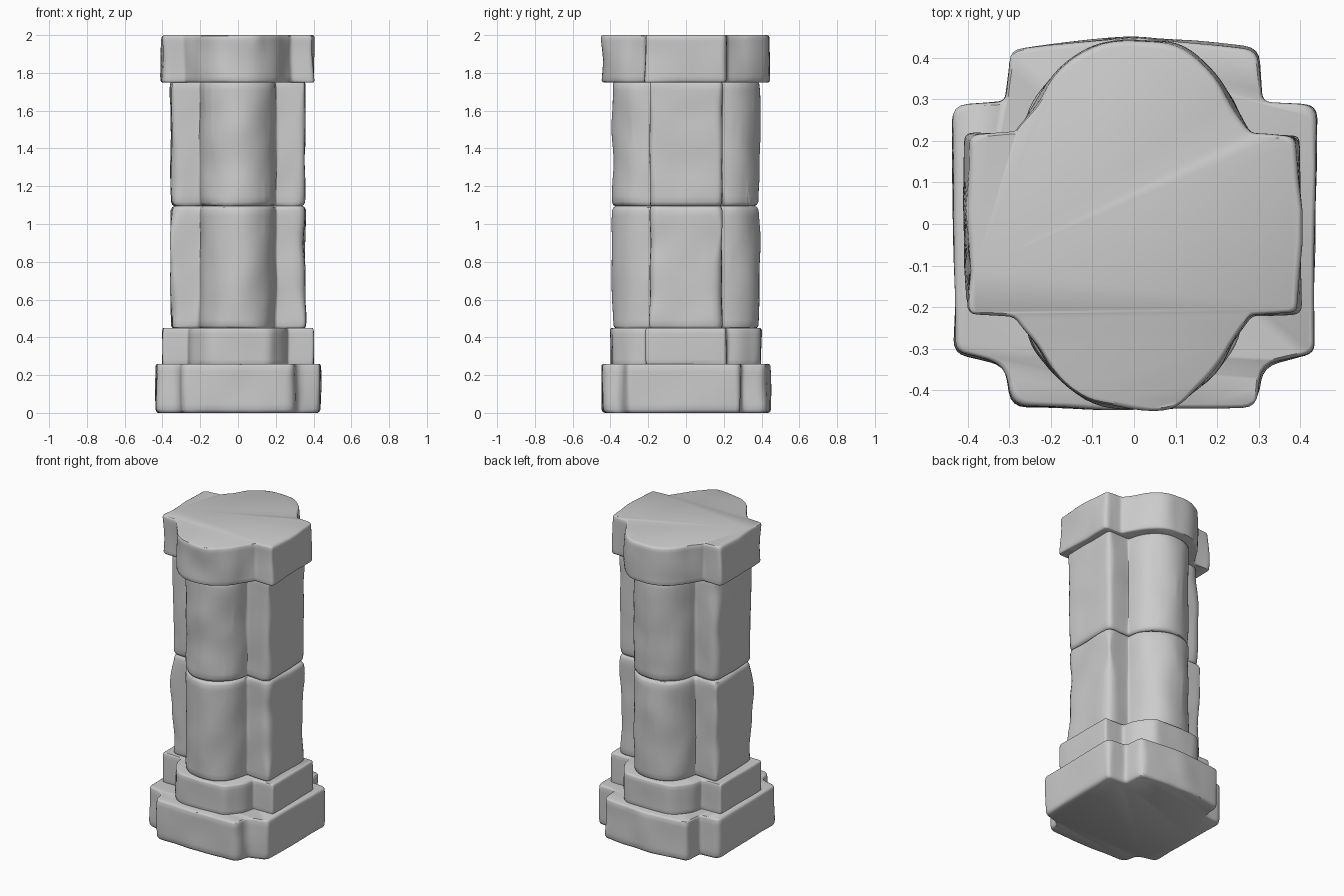
import bpy, bmesh, math
from mathutils import Vector, noise

if "Cube" in bpy.data.objects:
    bpy.data.objects.remove(bpy.data.objects["Cube"])


def outline(half):
    """Mirror a half outline (front to back, x >= 0) into a full loop."""
    left = [(-x, y, r) for x, y, r in reversed(half) if x > 0.001]
    return half + left


def mirror_y(quarter):
    """Quarter outline from front centre to the side, mirrored to the back."""
    return outline(quarter + [(x, -y, r) for x, y, r in reversed(quarter)])


def ring_points(corners, z, seed, chip):
    """Round each corner with a radius that wanders with height."""
    pts, n = [], len(corners)
    arcs = []
    for i, (x, y, r) in enumerate(corners):
        p = Vector((x, y))
        a = Vector(corners[i - 1][:2]) - p
        b = Vector(corners[(i + 1) % n][:2]) - p
        wear = 1 + chip * noise.noise(Vector((i * 3.7 + seed, seed * 2.1, z * 4)))
        da = min(r * wear, a.length * 0.45)
        db = min(r * wear, b.length * 0.45)
        s, e = p + a.normalized() * da, p + b.normalized() * db
        arcs.append([s * (1 - t) ** 2 + p * 2 * t * (1 - t) + e * t * t
                     for t in (0, 0.25, 0.5, 0.75, 1)])
    for i, arc in enumerate(arcs):
        nxt = arcs[(i + 1) % n][0]
        steps = 5
        pts += arc + [arc[-1].lerp(nxt, k / steps) for k in range(1, steps)]
    return pts


def stone(name, corners, z0, z1, seed, edge_bottom, edge_top, rough=0.006, chip=1.0, rows=12):
    """Loft a worn stone block with softened top and bottom edges."""
    levels = [(z0, edge_bottom), (z0 + edge_bottom * 0.3, edge_bottom * 0.4),
              (z0 + edge_bottom, edge_bottom * 0.05)]
    a, b = z0 + edge_bottom, z1 - edge_top
    levels += [(a + (b - a) * k / rows, 0) for k in range(1, rows)]
    levels += [(z1 - edge_top, edge_top * 0.05), (z1 - edge_top * 0.3, edge_top * 0.4),
               (z1, edge_top)]
    bm = bmesh.new()
    rings = []
    for z, inset in levels:
        ring = []
        for p in ring_points(corners, z, seed, chip):
            q = Vector((p.x * 6, p.y * 6, z * 5 + seed * 7))
            wobble = rough * noise.noise(q)
            worn = inset * (1 + 0.7 * noise.noise(q * 1.3))
            p = p * (1 + (wobble - worn) / p.length)
            ring.append(bm.verts.new((p.x, p.y, z)))
        rings.append(ring)
    n = len(rings[0])
    for lo, hi in zip(rings, rings[1:]):
        for i in range(n):
            j = (i + 1) % n
            bm.faces.new((lo[i], lo[j], hi[j], hi[i]))
    bm.faces.new(rings[0][::-1])
    bm.faces.new(rings[-1])
    bmesh.ops.recalc_face_normals(bm, faces=bm.faces)
    mesh = bpy.data.meshes.new(name)
    bm.to_mesh(mesh)
    bm.free()
    obj = bpy.data.objects.new(name, mesh)
    bpy.context.collection.objects.link(obj)
    bpy.context.view_layer.objects.active = obj
    obj.select_set(True)
    bpy.ops.object.shade_smooth_by_angle(angle=math.radians(38))
    obj.select_set(False)


# Plinth: broad worn cross
plinth = outline([(0, -0.447, 0.03), (0.295, -0.44, 0.04), (0.31, -0.34, 0.035),
                  (0.432, -0.31, 0.025), (0.437, 0.285, 0.03), (0.31, 0.295, 0.02),
                  (0.298, 0.42, 0.03), (0.1, 0.445, 0.08), (0, 0.452, 0.05)])
stone("plinth", plinth, 0.0, 0.26, 1, 0.018, 0.012, 0.008, 1.0, 8)

# Base tier: chamfered lobes front and back, square wings at the sides
tier = mirror_y([(0, -0.402, 0.05), (0.17, -0.392, 0.06), (0.25, -0.29, 0.05),
                 (0.265, -0.215, 0.015), (0.4, -0.213, 0.015)])
stone("base_tier", tier, 0.255, 0.45, 2, 0.006, 0.01, 0.006, 0.8, 8)

# Shaft: half-round lobes of radius 0.2 with side wings
lobe = [(0.2 * math.sin(t), -0.19 - 0.2 * math.cos(t), 0.04)
        for t in (math.radians(15 * k) for k in range(6))]
shaft = mirror_y(lobe + [(0.202, -0.19, 0.012), (0.355, -0.193, 0.04)])
stone("lower_shaft", shaft, 0.448, 1.095, 3, 0.014, 0.022, 0.012, 1.6, 20)
stone("upper_shaft", shaft, 1.095, 1.755, 5, 0.022, 0.014, 0.012, 1.6, 20)

# Capital: wide rounded lobes over square wings
capital = mirror_y([(0, -0.452, 0.05), (0.1, -0.435, 0.05), (0.2, -0.36, 0.06),
                    (0.25, -0.275, 0.04), (0.283, -0.22, 0.012), (0.4, -0.215, 0.025)])
stone("capital", capital, 1.75, 2.0, 7, 0.01, 0.012, 0.016, 1.0, 12)
